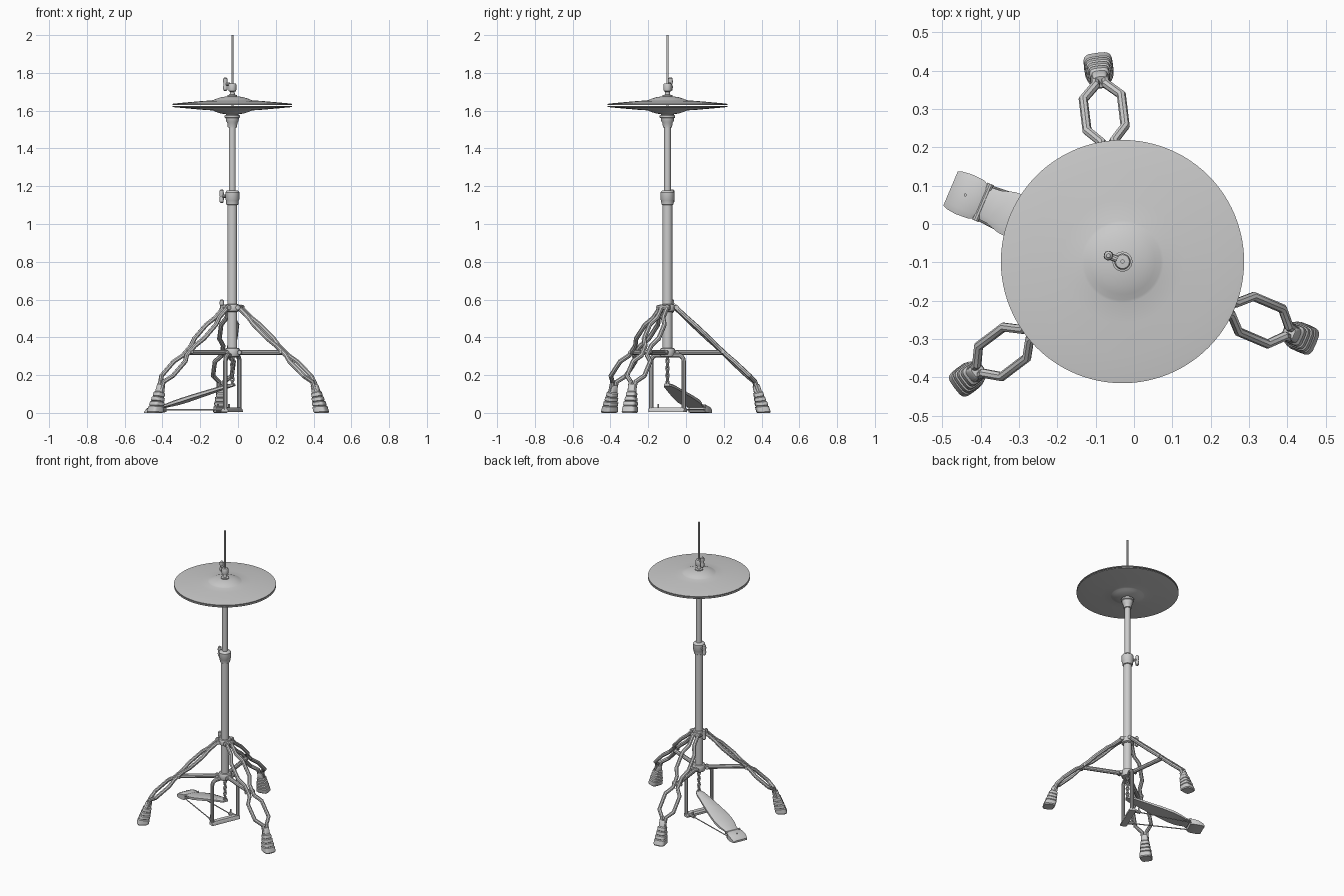
import bpy, bmesh
from math import cos, sin, pi, radians
from mathutils import Vector

if "Cube" in bpy.data.objects:
    bpy.data.objects.remove(bpy.data.objects["Cube"])

CX, CY = -0.03, -0.098            # stand axis
PEDAL = radians(157)              # pedal direction; one leg lies opposite


def P(r, t, z, a=PEDAL):
    """Point at radius r, sideways offset t and height z, along heading a."""
    return Vector((CX + r*cos(a) - t*sin(a), CY + r*sin(a) + t*cos(a), z))


def smooth(ob, angle=35):
    bpy.ops.object.select_all(action='DESELECT')
    ob.select_set(True)
    bpy.context.view_layer.objects.active = ob
    bpy.ops.object.shade_smooth_by_angle(angle=radians(angle))
    return ob


def loft(name, rings):
    """Closed skin through equal-length rings of points, capped at both ends."""
    bm = bmesh.new()
    vs = [[bm.verts.new(p) for p in ring] for ring in rings]
    n = len(vs[0])
    for a, b in zip(vs, vs[1:]):
        for i in range(n):
            bm.faces.new((a[i], a[(i+1) % n], b[(i+1) % n], b[i]))
    bm.faces.new(vs[0])
    bm.faces.new(vs[-1])
    bmesh.ops.recalc_face_normals(bm, faces=bm.faces[:])
    me = bpy.data.meshes.new(name)
    bm.to_mesh(me)
    bm.free()
    ob = bpy.data.objects.new(name, me)
    bpy.context.collection.objects.link(ob)
    return smooth(ob)


def lathe(name, profile, n=32):
    """Turned part on the stand axis from (radius, z) pairs."""
    return loft(name, [[P(r, 0, z, 2*pi*i/n) for i in range(n)] for r, z in profile])


def tube(name, pts, r, cyclic=False, res=3):
    cu = bpy.data.curves.new(name, 'CURVE')
    cu.dimensions = '3D'
    cu.bevel_depth, cu.bevel_resolution, cu.use_fill_caps = r, res, True
    sp = cu.splines.new('POLY')
    sp.points.add(len(pts) - 1)
    for q, p in zip(sp.points, pts):
        q.co = (*p, 1)
    sp.use_cyclic_u = cyclic
    ob = bpy.data.objects.new(name, cu)
    bpy.context.collection.objects.link(ob)
    bpy.ops.object.select_all(action='DESELECT')
    ob.select_set(True)
    bpy.context.view_layer.objects.active = ob
    bpy.ops.object.convert(target='MESH')
    return smooth(bpy.context.object)


def wing_screw(name, r0, r1, z, a=PEDAL):
    """Short shaft with a flat, upright rounded wing."""
    tube(name + "_shaft", [P(r0, 0, z, a), P(r1, 0, z, a)], 0.009)
    rings = []
    for dz, w in ((-.036, .005), (-.03, .011), (-.012, .012), (0, .009), (.012, .012), (.03, .011), (.036, .005)):
        rings.append([P(r1 + w*cos(k*pi/6), .013*w/.012*sin(k*pi/6), z + dz, a) for k in range(12)])
    loft(name + "_wing", rings)


# Column tubes, pull rod and height clamp
lathe("pull_rod", [(.0055, .29), (.0055, 2.0)], 12)
lathe("lower_tube", [(.026, .30), (.026, 1.12)])
lathe("upper_tube", [(.018, 1.08), (.018, 1.54)])
lathe("height_clamp", [(.027, 1.10), (.032, 1.103), (.034, 1.125), (.037, 1.13), (.037, 1.168), (.033, 1.173), (.03, 1.176), (.019, 1.178)])
wing_screw("height_clamp_screw", .03, .062, 1.147)

# Cymbal seat and felt
lathe("cymbal_seat", [(.018, 1.51), (.024, 1.512), (.027, 1.535), (.033, 1.545), (.035, 1.56), (.041, 1.564), (.041, 1.574), (.034, 1.577), (.03, 1.59), (.007, 1.59)])


def cymbal(name, z, s):
    """Thin bowed disc with a raised bell; s flips it."""
    top = [(.007, .040), (.03, .0385), (.06, .034), (.085, .026), (.10, .0195), (.107, .0175), (.16, .014), (.24, .007), (.305, .001), (.317, -.001)]
    back = [(r, h - .005) for r, h in reversed(top)]
    lathe(name, [(r, z + s*h) for r, h in top + back], 96)


cymbal("top_cymbal", 1.637, 1)
cymbal("bottom_cymbal", 1.619, -1)

# Clutch on the rod above the top cymbal
lathe("clutch", [(.024, 1.668), (.026, 1.672), (.026, 1.682), (.014, 1.685), (.012, 1.70), (.019, 1.703), (.021, 1.71), (.021, 1.738), (.018, 1.744), (.007, 1.745)], 24)
wing_screw("clutch_screw", .015, .04, 1.74)

# Collars holding legs and braces
lathe("leg_collar", [(.026, .535), (.038, .54), (.04, .55), (.04, .568), (.036, .574), (.026, .576)])
lathe("brace_collar", [(.02, .295), (.036, .298), (.04, .306), (.04, .335), (.036, .342), (.026, .344)])
wing_screw("leg_collar_screw", .03, .06, .565)


def boot(name, a):
    """Ribbed, squarish rubber foot."""
    prof = ((.148, .016), (.143, .020), (.112, .022), (.106, .028), (.088, .029), (.085, .025), (.081, .032), (.064, .033), (.061, .029), (.057, .036), (.040, .037), (.037, .033), (.033, .039), (.006, .041), (0, .036))
    rings = []
    for z, h in prof:
        rc = .513 - .28*z
        ring = []
        for k in range(20):
            c, s = cos(k*pi/10), sin(k*pi/10)
            x, y = [h*abs(v)**.5*(1 if v > 0 else -1) for v in (c, s)]
            ring.append(P(rc + x*.9, y*.93, z + x*1.8*z, a))
        rings.append(ring)
    loft(name, rings)


# Three double-rod legs with braces and boots
leg_path = ((.035, .016), (.10, .017), (.14, .042), (.22, .042), (.26, .017), (.315, .016), (.35, .050), (.432, .050), (.465, .014))
for i in range(3):
    a = PEDAL + pi + i*2*pi/3
    for side in (-1, 1):
        pts = [P(r, side*t, .565 - .93*(r - .035), a) for r, t in leg_path]
        pts.append(P(.485, side*.012, .11, a))
        tube(f"leg_{i+1}_rod_{'right' if side < 0 else 'left'}", pts, .0125, res=2)
    tube(f"leg_{i+1}_brace", [P(.03, 0, .32, a), P(.295, 0, .32, a)], .014)
    tube(f"leg_{i+1}_pivot", [P(.045, -.032, .558, a), P(.045, .032, .558, a)], .013)
    tube(f"brace_{i+1}_inner_bolt", [P(.05, -.022, .32, a), P(.05, .022, .32, a)], .011)
    tube(f"brace_{i+1}_outer_bolt", [P(.29, -.033, .322, a), P(.29, .033, .322, a)], .009)
    boot(f"leg_{i+1}_boot", a)

# Pedal frame: rounded hoop standing on a base plate
hoop = []
for s in (-1, 1):
    arc = [(s*(.063 + .03*sin(k*pi/8)), .275 + .03*cos(k*pi/8)) for k in range(5)]
    arc.append((s*.093, .015))
    hoop += arc[::-1] if s < 0 else arc
tube("pedal_frame", [P(0, t, z) for t, z in hoop], .012)


def plate(name, rows):
    """Crowned plate along the pedal from (r, half width, top z, bottom z) rows."""
    loft(name, [[P(r, t, z) for t, z in ((-w, zb), (w, zb), (w, zt - .006), (.7*w, zt), (-.7*w, zt), (-w, zt - .006))]
                for r, w, zt, zb in rows])


plate("frame_base", [(-.018, .10, .018, .004), (-.012, .104, .028, .004), (.016, .104, .028, .004), (.024, .10, .018, .004)])
for s in (-1, 1):
    tube("frame_base_lug", [P(-.01, s*.085, .018), P(.06, s*.07, .018)], .011)
    tube("frame_base_bolt", [P(.05, s*.074, .012), P(.05, s*.074, .048)], .005)
    tube("base_wire", [P(.03, s*.075, .016), P(.44, s*.042, .016)], .0035)

# Footboard, hinge and heel plate
plate("footboard", [(.392, .044, .044, .030), (.365, .046, .050, .034), (.33, .057, .062, .042), (.28, .062, .078, .056),
                    (.21, .056, .099, .078), (.13, .045, .122, .102), (.06, .034, .142, .124), (.015, .027, .153, .136), (-.01, .016, .156, .142)])
plate("heel_plate", [(.398, .046, .042, .006), (.415, .054, .044, .002), (.45, .056, .036, 0), (.475, .053, .024, 0), (.487, .048, .012, 0)])
tube("heel_hinge", [P(.395, -.052, .036), P(.395, .052, .036)], .009)
tube("heel_bolt", [P(.445, 0, .03), P(.445, 0, .042)], .004)

# Chain of alternating links from the footboard up to the pull rod
for i in range(8):
    z, turn = .158 + i*.0195, PEDAL + (i % 2)*pi/2
    tube(f"chain_link_{i+1}", [P(0, .0085*cos(k*pi/6), z + .014*sin(k*pi/6), turn) for k in range(12)], .0042, True, 1)
